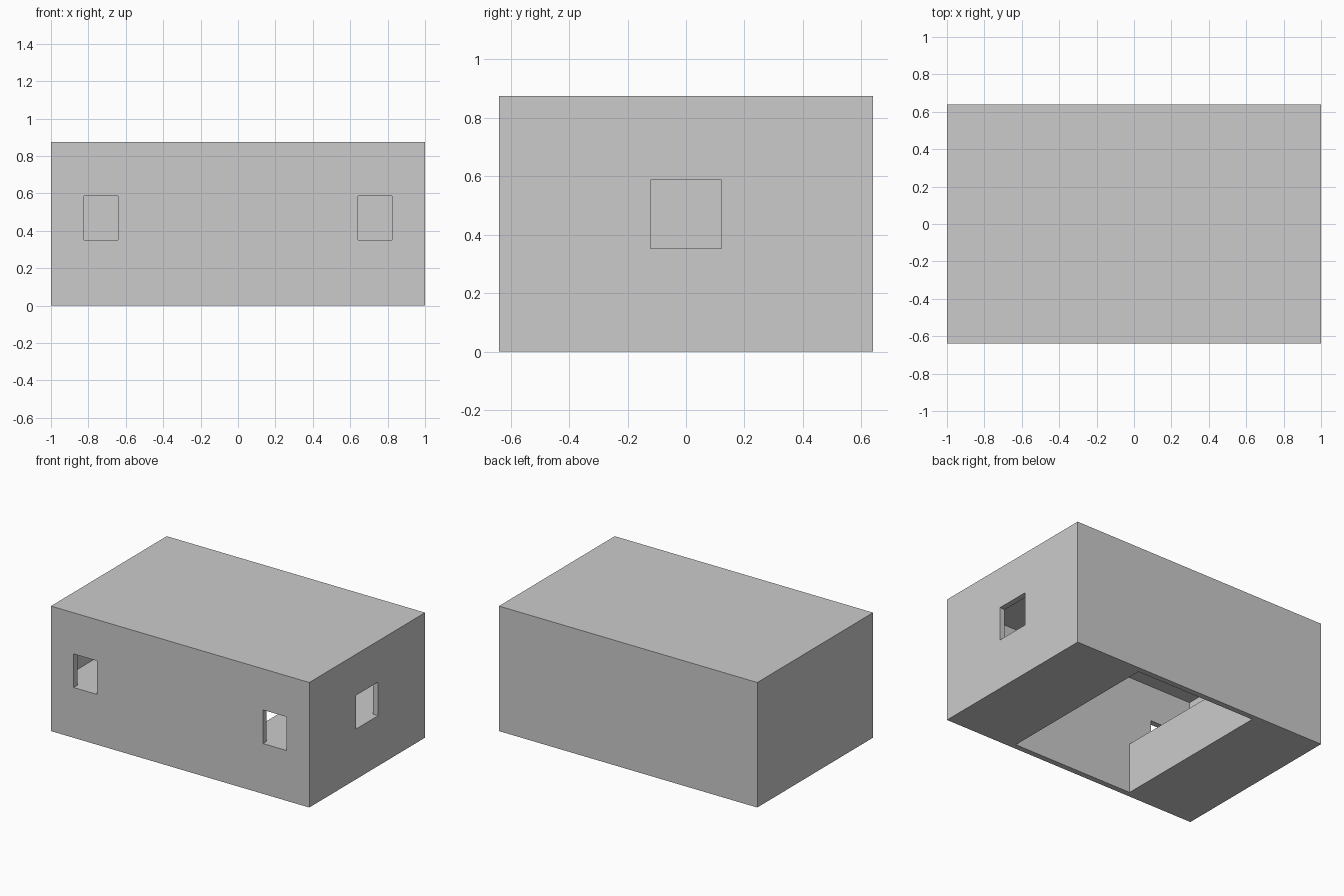
import bpy

if "Cube" in bpy.data.objects:
    bpy.data.objects.remove(bpy.data.objects["Cube"])

W, D, H = 1.0, 0.64, 0.875   # half width, half depth, height
T = 0.04                     # wall thickness
BENCH, HEAD = 0.352, 0.587   # bench top / window sill, window head


def box(name, x0, x1, y0, y1, z0, z1):
    bpy.ops.mesh.primitive_cube_add(
        size=1, location=((x0 + x1) / 2, (y0 + y1) / 2, (z0 + z1) / 2))
    ob = bpy.context.object
    ob.name = name
    ob.scale = (x1 - x0, y1 - y0, z1 - z0)
    bpy.ops.object.transform_apply(location=True, rotation=False, scale=True)
    return ob


def cut(target, cutter):
    mod = target.modifiers.new(cutter.name, 'BOOLEAN')
    mod.operation = 'DIFFERENCE'
    mod.solver = 'EXACT'
    mod.object = cutter
    cutter.hide_render = True
    bpy.context.view_layer.objects.active = target
    bpy.ops.object.modifier_apply(modifier=mod.name)
    bpy.data.objects.remove(cutter)


# Solid outer block
house = box("house_shell", -W, W, -D, D, 0, H)

# Room above the two side benches
cut(house, box("room_cutter", -W + T, W - T, -D + T, D - T, BENCH, H - T))

# Open floor well between the benches
cut(house, box("floor_cutter", -0.467, 0.467, -D + T, D - T, -0.1, BENCH + 0.1))

# Two front windows, mirrored about the middle
for side in (-1, 1):
    xa, xb = sorted((side * 0.642, side * 0.824))
    cut(house, box("front_window_cutter", xa, xb, -D - 0.1, -D + T + 0.1, BENCH, HEAD))

# Right side window
cut(house, box("side_window_cutter", W - T - 0.1, W + 0.1, -0.122, 0.122, BENCH, HEAD))
